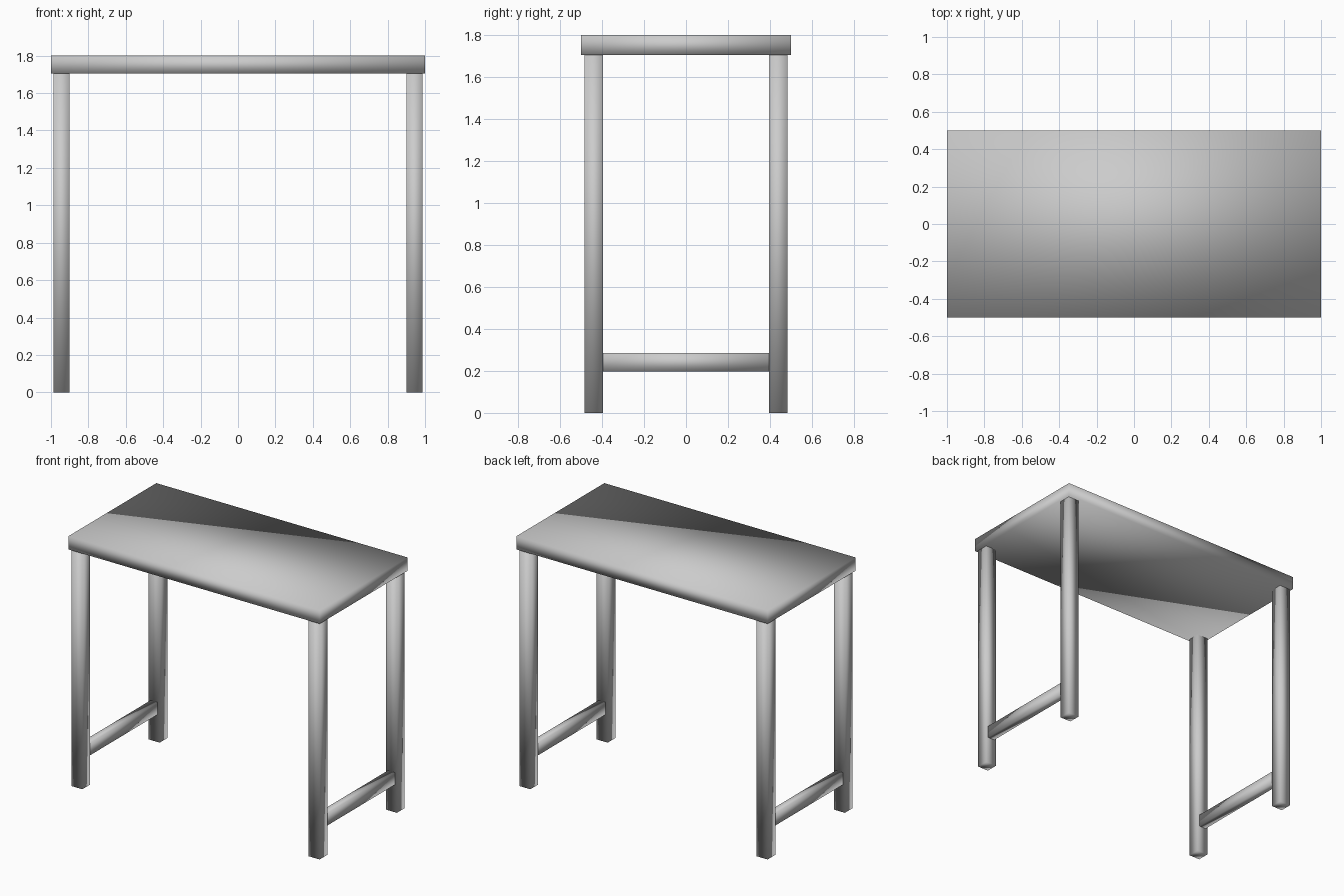
import bpy

if "Cube" in bpy.data.objects:
    bpy.data.objects.remove(bpy.data.objects["Cube"])


def box(name, x, y, z):
    """Smooth-shaded box from (min, max) ranges on each axis."""
    bpy.ops.mesh.primitive_cube_add(
        size=1, location=[(r[0] + r[1]) / 2 for r in (x, y, z)])
    ob = bpy.context.object
    ob.name = name
    ob.scale = [r[1] - r[0] for r in (x, y, z)]
    bpy.ops.object.transform_apply(location=False, rotation=False, scale=True)
    bpy.ops.object.shade_smooth()
    return ob


def around(centre, size):
    return (centre - size / 2, centre + size / 2)


LEG = 0.087
LEG_X, LEG_Y = 0.944, 0.439

# Table top
box("table_top", (-1, 1), (-0.5, 0.5), (1.705, 1.8))

for side, sx in (("left", -1), ("right", 1)):
    # Square legs
    for end, sy in (("front", -1), ("back", 1)):
        box(f"{end}_{side}_leg", around(sx * LEG_X, LEG),
            around(sy * LEG_Y, LEG), (0, 1.705))
    # Low side stretcher, slightly narrower than the legs
    inner = LEG_Y - LEG / 2
    box(f"{side}_stretcher", around(sx * LEG_X, 0.055),
        (-inner, inner), (0.198, 0.286))
